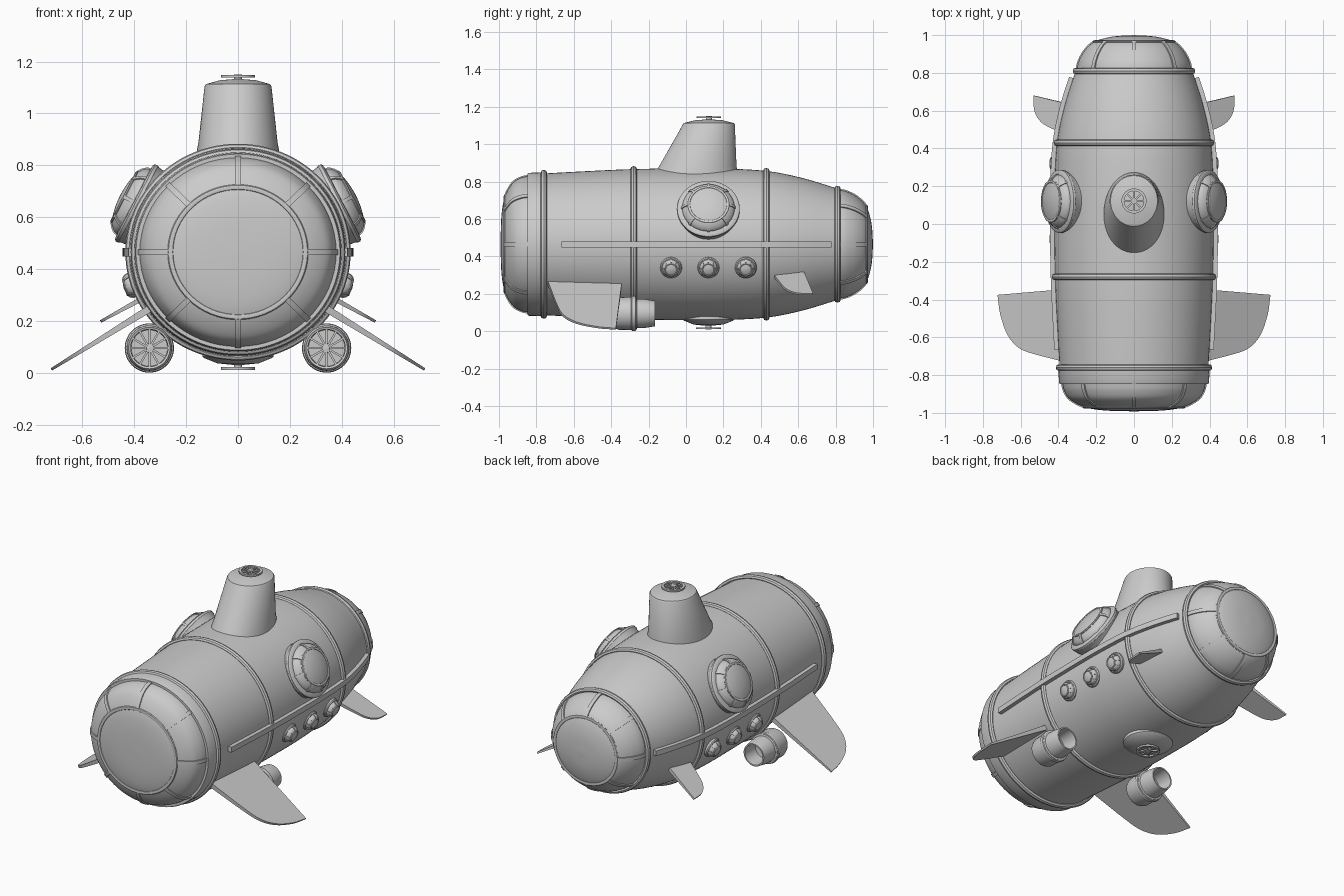
import bpy, bmesh, math
from mathutils import Matrix, Vector

if "Cube" in bpy.data.objects:
    bpy.data.objects.remove(bpy.data.objects["Cube"])


def finish(name, bm, angle=35):
    bmesh.ops.remove_doubles(bm, verts=bm.verts, dist=1e-5)
    bmesh.ops.recalc_face_normals(bm, faces=bm.faces)
    for f in bm.faces:
        f.smooth = True
    for e in bm.edges:
        e.smooth = len(e.link_faces) == 2 and e.calc_face_angle() < math.radians(angle)
    me = bpy.data.meshes.new(name)
    bm.to_mesh(me)
    bm.free()
    ob = bpy.data.objects.new(name, me)
    bpy.context.collection.objects.link(ob)
    return ob


def spline(pts, n=5):
    """Catmull-Rom through 2D points."""
    P = [Vector(p) for p in pts]
    P = [2 * P[0] - P[1]] + P + [2 * P[-1] - P[-2]]
    out = []
    for i in range(1, len(P) - 2):
        a, b, c, d = P[i - 1:i + 3]
        for k in range(n):
            t = k / n
            out.append(0.5 * (2 * b + (c - a) * t + (2 * a - 5 * b + 4 * c - d) * t * t
                              + (3 * b - a - 3 * c + d) * t ** 3))
    return [tuple(p) for p in out] + [tuple(P[-2])]


def skin(bm, rings):
    rows = [[bm.verts.new(p) for p in r] for r in rings]
    n = len(rows[0])
    for a, b in zip(rows, rows[1:]):
        for i in range(n):
            bm.faces.new((a[i], a[(i + 1) % n], b[(i + 1) % n], b[i]))
    return rows


def lathe(name, prof, M, seg=64):
    """Revolve (radius, height) points about the local z axis."""
    bm = bmesh.new()
    skin(bm, [[M @ Vector((r * math.cos(2 * math.pi * i / seg), r * math.sin(2 * math.pi * i / seg), h))
               for i in range(seg)] for r, h in prof])
    bmesh.ops.dissolve_degenerate(bm, dist=1e-6, edges=bm.edges)
    return finish(name, bm)


def ring(name, r, h, M, dr, dh, seg=64):
    """Rounded hoop."""
    sec = [(r + dr * math.cos(k * math.pi / 4), h + dh * math.sin(k * math.pi / 4)) for k in range(9)]
    return lathe(name, sec, M, seg)


def ribs(name, prof, angles, w, e, M):
    """Square bars following a profile at the given angles round the axis."""
    bm = bmesh.new()
    for a in angles:
        rad, tan = Vector((math.cos(a), math.sin(a), 0)), Vector((-math.sin(a), math.cos(a), 0))
        secs = []
        for i, (r, h) in enumerate(prof):
            p, q = prof[max(i - 1, 0)], prof[min(i + 1, len(prof) - 1)]
            d = Vector((q[0] - p[0], q[1] - p[1])).normalized()
            nrm = rad * d.y - Vector((0, 0, d.x))
            c = rad * r + Vector((0, 0, h))
            secs.append([M @ (c + tan * w * u + nrm * e * v) for u, v in ((-1, -1), (1, -1), (1, 1), (-1, 1))])
        rows = skin(bm, secs)
        bm.faces.new(rows[0])
        bm.faces.new(rows[-1])
    return finish(name, bm)


def around(n):
    return [2 * math.pi * k / n for k in range(n)]


def frame(loc, axis):
    return Matrix.Translation(loc) @ Vector(axis).to_track_quat('Z', 'Y').to_matrix().to_4x4()


# Hull axis along y, slightly wider than tall
H = Matrix.Translation((0, 0, 0.465)) @ Matrix.Diagonal((1.04, 1, 1, 1)) @ Matrix.Rotation(-math.pi / 2, 4, 'X')
hull = spline([(.374, -.84), (.39, -.55), (.402, -.28), (.406, 0), (.405, .2), (.392, .43), (.355, .62), (.298, .81)])
lathe("hull", [(0, -.84)] + hull + [(0, .81)], H, 96)
lathe("front_collar", [(.35, -.848), (.378, -.848), (.382, -.84), (.385, -.76), (.37, -.76)], H, 96)
for y, r in ((-.76, .384), (-.28, .404), (.43, .394), (.81, .298)):
    ring("hull_band", r, y, H, .014, .017, 96)
ribs("side_rail", [p for p in hull if -.72 < p[1] < .79], (0, math.pi), .016, .022, H)

# Glazed end domes with frames
front = spline([(.366, -.84), (.355, -.885), (.325, -.93), (.25, -.97), (.15, -.987), (0, -.992)])
rear = spline([(.292, .81), (.282, .86), (.25, .92), (.2, .966), (.11, .992), (0, 1.0)])
for name, prof, rr, hh in (("front_dome", front, .25, -.97), ("rear_dome", rear, .2, .966)):
    lathe(name, prof, H)
    ring(name + "_ring", rr, hh, H, .011, .007)
    ribs(name + "_ribs", [p for p in prof if p[0] >= rr - .001], around(8), .011, .006, H)


def handwheel(name, loc, axis):
    M = frame(loc, axis)
    lathe(name + "_rim", [(.052, -.005), (.066, -.005), (.066, .005), (.052, .005), (.052, -.005)], M, 40)
    lathe(name + "_hub", [(0, -.03), (.016, -.03), (.016, .006), (0, .006)], M, 20)
    ribs(name + "_spokes", [(.01, 0), (.056, 0)], around(8), .004, .004, M)


# Conning tower: ellipse sections (z, centre y, half x, half y)
bm = bmesh.new()
rows = skin(bm, [[(rx * math.cos(a), cy + ry * math.sin(a), z) for a in around(64)] for z, cy, rx, ry in (
    (.76, .03, .168, .245), (.86, .058, .158, .216), (.885, .064, .153, .206), (1.105, .122, .129, .139),
    (1.113, .122, .124, .134), (1.128, .122, .07, .075), (1.132, .122, .02, .02))])
bm.faces.new(rows[-1])
finish("conning_tower", bm)
handwheel("top_wheel", (0, .122, 1.144), (0, 0, 1))

# Belly hatch
lathe("belly_hatch", [(0, -.05), (.135, -.05), (.137, .008), (.13, .014), (.08, .034), (0, .042)],
      frame((0, .12, .07), (0, 0, -1)))
handwheel("belly_wheel", (0, .12, .016), (0, 0, -1))


def fin(name, outline, s, slope, x0, z0, t0, t1):
    """Flat tapered fin sloping down outwards."""
    bm = bmesh.new()
    tip = max(p[0] for p in outline)
    nrm = Vector((slope, 0, 1)).normalized()
    sides = []
    for k in (-1, 1):
        row = []
        for x, y in outline:
            t = t0 + (t1 - t0) * (x - x0) / (tip - x0)
            p = Vector((x, y, z0 - slope * (x - x0))) + nrm * k * t
            row.append((p.x * s, p.y, p.z))
        sides.append(row)
    rows = skin(bm, sides)
    bm.faces.new(rows[0])
    bm.faces.new(rows[1])
    finish(name, bm)


big_fin = [(.30, -.34)] + spline([(.72, -.375), (.705, -.48), (.665, -.59), (.6, -.66), (.5, -.695), (.42, -.715), (.30, -.745)], 4)
small_fin = [(.28, .62)] + spline([(.53, .68), (.525, .6), (.49, .54), (.42, .5), (.28, .44)], 4)

for s, side in ((-1, "left"), (1, "right")):
    fin(side + "_main_fin", big_fin, s, .618, .30, .272, .015, .005)
    fin(side + "_small_fin", small_fin, s, .55, .28, .335, .012, .005)

    # Large side window, tilted upwards
    M = frame((s * .385, .12, .65), (s * .89, 0, .46))
    lathe(side + "_window_flange", [(.15, -.09), (.163, -.005), (.167, 0), (.167, .012), (.16, .018), (.14, .02), (.14, 0)], M)
    dome = spline([(.142, .01), (.135, .035), (.105, .06), (.05, .074), (0, .078)], 4)
    lathe(side + "_window_glass", dome, M)
    ring(side + "_window_ring", .105, .06, M, .008, .006)
    ribs(side + "_window_ribs", dome[:9], around(8), .007, .005, M)

    # Row of small portholes
    for y in (-.08, .12, .32):
        M = frame((s * .396, y, .342), (s * .95, 0, -.3))
        lathe(side + "_porthole_rim", [(.056, -.04), (.058, .008), (.053, .014), (.046, .014), (.046, -.02)], M, 40)
        dome = spline([(.048, .008), (.044, .028), (.03, .042), (0, .048)], 3)
        lathe(side + "_porthole_glass", dome, M, 40)
        ring(side + "_porthole_ring", .032, .041, M, .004, .004, 32)
        ribs(side + "_porthole_ribs", dome[:6], around(8), .004, .003, M)

    # Thruster: intake grille in front, open nozzle behind
    M = frame((s * .342, 0, .095), (0, 1, 0))
    lathe(side + "_thruster", [(0, -.34), (.07, -.34), (.072, -.375), (.08, -.378), (.087, -.36), (.088, -.265), (.078, -.262),
                               (.077, -.22), (.068, -.165), (.06, -.165), (.055, -.26), (0, -.27)], M, 48)
    ring(side + "_thruster_band", .086, -.28, M, .009, .014, 48)
    ribs(side + "_intake_blades", [(.012, -.365), (.074, -.365)], around(12), .004, .008, M)
    lathe(side + "_intake_hub", [(0, -.375), (.012, -.373), (.018, -.36), (.018, -.335), (0, -.335)], M, 24)
